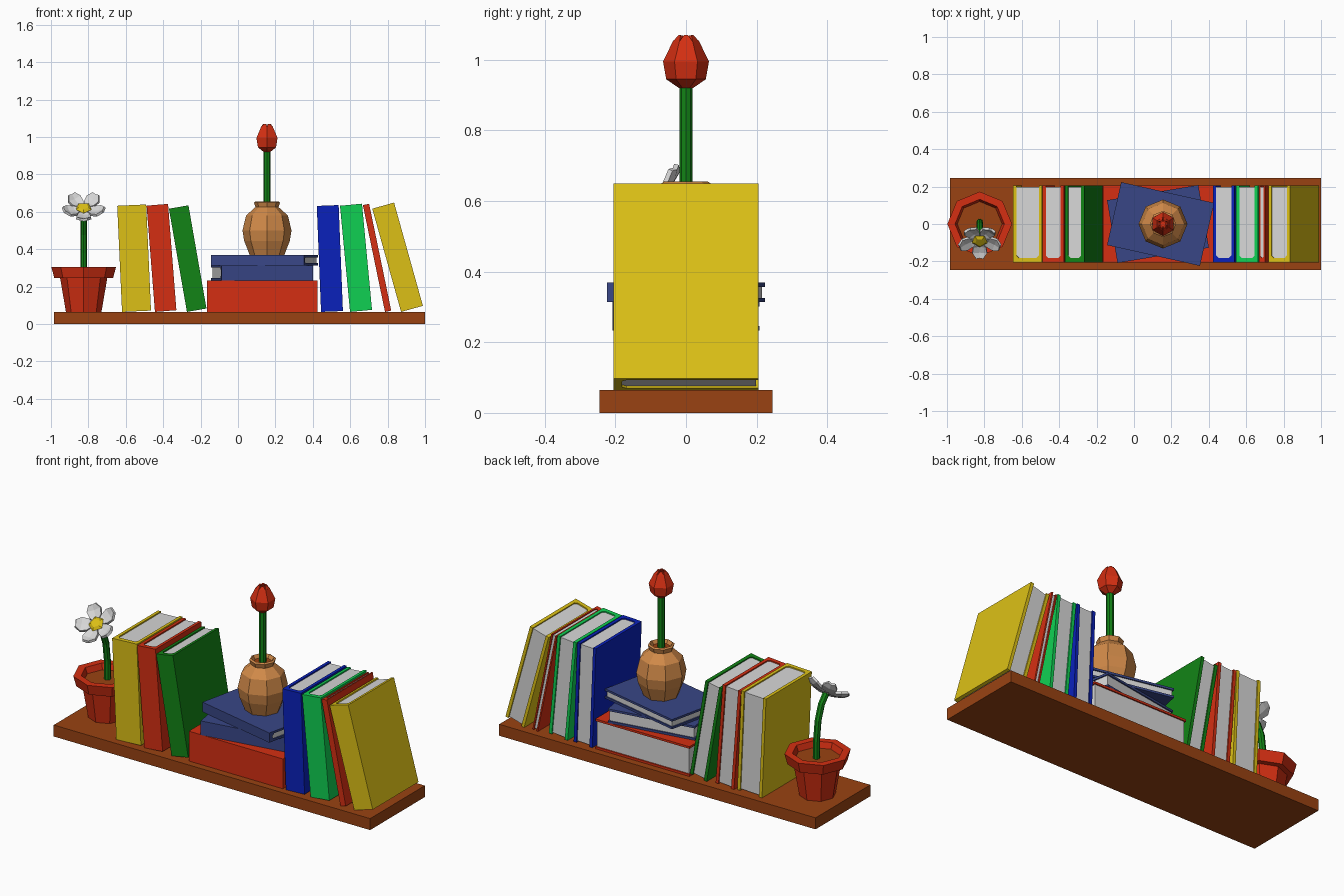
import bpy, bmesh, math
from mathutils import Matrix, Vector

if "Cube" in bpy.data.objects:
    bpy.data.objects.remove(bpy.data.objects["Cube"])

COLORS = {
    "yellow": (0.72, 0.53, 0.008), "red": (0.66, 0.028, 0.006), "green": (0.006, 0.23, 0.008),
    "bright_green": (0.005, 0.63, 0.085), "blue": (0.003, 0.015, 0.5), "navy": (0.04, 0.062, 0.24),
    "brown": (0.32, 0.055, 0.006), "tan": (0.63, 0.25, 0.065), "white": (0.68, 0.68, 0.68),
}
MATS = {}
for n, c in COLORS.items():
    MATS[n] = bpy.data.materials.new(n)
    MATS[n].diffuse_color = (*c, 1)


def finish(name, bm, mats, matrix=None):
    bmesh.ops.recalc_face_normals(bm, faces=bm.faces[:])
    me = bpy.data.meshes.new(name)
    bm.to_mesh(me)
    bm.free()
    for m in mats:
        me.materials.append(MATS[m])
    ob = bpy.data.objects.new(name, me)
    bpy.context.collection.objects.link(ob)
    if matrix is not None:
        ob.matrix_world = matrix
    return ob


def add_box(bm, lo, hi, index=0):
    lo, hi = Vector(lo), Vector(hi)
    m = Matrix.Translation((lo + hi) / 2) @ Matrix.Diagonal((*(hi - lo), 1))
    vs = bmesh.ops.create_cube(bm, size=1, matrix=m)["verts"]
    for f in {f for v in vs for f in v.link_faces}:
        f.material_index = index


def lathe(name, mat, profile, sides, loc, turn=0.0):
    """Faceted turned shape from (radius, z) points, ends capped."""
    bm = bmesh.new()
    rings = []
    for r, z in profile:
        rings.append([bm.verts.new((r * math.cos(turn + i * math.tau / sides),
                                    r * math.sin(turn + i * math.tau / sides), z)) for i in range(sides)])
    for a, b in zip(rings, rings[1:]):
        for i in range(sides):
            j = (i + 1) % sides
            bm.faces.new((a[i], a[j], b[j], b[i]))
    bm.faces.new(rings[0])
    bm.faces.new(rings[-1])
    return finish(name, bm, [mat], Matrix.Translation(loc))


def tube(name, mat, points, radius, sides=8):
    """Faceted stem following points that lie in a plane of constant x."""
    bm = bmesh.new()
    rings = []
    pts = [Vector(p) for p in points]
    for k, p in enumerate(pts):
        t = (pts[min(k + 1, len(pts) - 1)] - pts[max(k - 1, 0)]).normalized()
        side = Vector((1, 0, 0))
        up = t.cross(side)
        rings.append([bm.verts.new(p + radius * (side * math.cos(i * math.tau / sides) +
                                                 up * math.sin(i * math.tau / sides))) for i in range(sides)])
    for a, b in zip(rings, rings[1:]):
        for i in range(sides):
            j = (i + 1) % sides
            bm.faces.new((a[i], a[j], b[j], b[i]))
    bm.faces.new(rings[0])
    bm.faces.new(rings[-1])
    return finish(name, bm, [mat])


def book(name, mat, w, d, h, matrix, cover=0.018):
    """Book standing on z=0 from x=0..w, spine towards -y, pages inset in a U-shaped cover."""
    bm = bmesh.new()
    c, s, y0, y1 = min(cover, w * 0.25), 0.024, -d / 2, d / 2
    k = min(0.012, w * 0.2)
    outline = [(0, y0), (w, y0), (w, y1), (w - c, y1), (w - c, y0 + s + k), (w - c - k, y0 + s),
               (c + k, y0 + s), (c, y0 + s + k), (c, y1), (0, y1)]
    f = bm.faces.new([bm.verts.new((x, y, 0)) for x, y in outline])
    ext = bmesh.ops.extrude_face_region(bm, geom=[f])["geom"]
    bmesh.ops.translate(bm, vec=(0, 0, h), verts=[v for v in ext if isinstance(v, bmesh.types.BMVert)])
    add_box(bm, (c * 0.9, y0 + s * 0.8, 0.007), (w - c * 0.9, y1 - 0.007, h - 0.007), 1)
    return finish(name, bm, [mat, "white"], matrix)


# Shelf board
SHELF = 0.065
bm = bmesh.new()
add_box(bm, (-0.984, -0.245, 0), (1.0, 0.245, SHELF))
finish("shelf", bm, ["brown"])

# Leaning books: name, colour, pivot x, thickness, height, lean in degrees
for n, mat, x, w, h, lean in [
    ("yellow_book_left", "yellow", -0.62, 0.155, 0.568, 2.6),
    ("red_book_left", "red", -0.444, 0.115, 0.57, 4.5),
    ("green_book_left", "green", -0.273, 0.106, 0.56, 9.9),
    ("blue_book_right", "blue", 0.444, 0.117, 0.567, 2.3),
    ("bright_green_book_right", "bright_green", 0.599, 0.118, 0.57, 5.4),
    ("thin_red_book_right", "red", 0.786, 0.034, 0.583, 11.7),
    ("yellow_book_right", "yellow", 0.872, 0.121, 0.573, 15.6),
]:
    book(n, mat, w, 0.41, h, Matrix.Translation((x, 0, SHELF)) @ Matrix.Rotation(-math.radians(lean), 4, "Y"))

# Lying stack: name, colour, centre x, bottom z, thickness, depth, length, turn
for n, mat, x, z, w, d, h, turn in [
    ("stack_red_book", "red", 0.13, SHELF, 0.169, 0.41, 0.59, 0),
    ("stack_lower_navy_book", "navy", 0.128, 0.234, 0.08, 0.34, 0.495, 9.5),
    ("stack_upper_navy_book", "navy", 0.142, 0.314, 0.055, 0.345, 0.509, -12.6),
]:
    book(n, mat, w, d, h, Matrix.Translation((x, 0, z + w)) @ Matrix.Rotation(math.radians(turn), 4, "Z")
         @ Matrix.Rotation(math.pi / 2, 4, "Y") @ Matrix.Translation((0, 0, -h / 2)), 0.012)

# Round vase on the stack, with tulip
VX = 0.155
lathe("vase", "tan", [(0.092, 0.368), (0.122, 0.445), (0.131, 0.5), (0.112, 0.58), (0.062, 0.625),
                      (0.07, 0.65), (0.06, 0.656), (0.046, 0.635)], 8, (VX, 0, 0))
lathe("vase_soil", "brown", [(0.047, 0.63), (0.047, 0.637)], 8, (VX, 0, 0))
tube("tulip_stem", "green", [(VX, 0, 0.62), (VX, 0, 0.93)], 0.019)
lathe("tulip_bud", "red", [(0.02, 0.92), (0.056, 0.945), (0.065, 0.995), (0.036, 1.055),
                           (0.026, 1.055), (0.03, 1.02)], 6, (VX, 0, 0), math.pi / 6)
# Tulip petal tips
bm = bmesh.new()
for i in range(6):
    a = i * math.tau / 6
    R = Matrix.Rotation(a, 4, "Z")
    pts = [(0.031, -0.017, 1.054), (0.031, 0.017, 1.054), (0.021, 0.006, 1.07), (0.021, -0.006, 1.07)]
    inner = [(x - 0.009, y * 0.75, z - 0.002) for x, y, z in pts]
    o = [bm.verts.new(R @ Vector(p)) for p in pts]
    q = [bm.verts.new(R @ Vector(p)) for p in inner]
    bm.faces.new(o)
    bm.faces.new(q[::-1])
    for k in range(4):
        bm.faces.new((o[k], q[k], q[(k + 1) % 4], o[(k + 1) % 4]))
finish("tulip_tips", bm, ["red"], Matrix.Translation((VX, 0, 0)))

# Flower pot with soil
PX = -0.825
lathe("flower_pot", "red", [(0.095, SHELF), (0.126, 0.246), (0.157, 0.246), (0.173, 0.305),
                            (0.132, 0.305), (0.118, 0.265)], 8, (PX, 0, 0))
lathe("pot_soil", "brown", [(0.12, 0.26), (0.12, 0.272)], 8, (PX, 0, 0))

# Daffodil: bent stem, five cupped petals and a faceted heart
tube("daffodil_stem", "green", [(PX, 0.01, 0.265), (PX, 0.008, 0.38), (PX, -0.005, 0.48),
                                (PX, -0.035, 0.56), (PX, -0.075, 0.605)], 0.018)
HEAD = Matrix.Translation((PX, -0.08, 0.61)) @ Matrix.Rotation(math.radians(42), 4, "X")
bm = bmesh.new()
for i in range(5):
    R = Matrix.Rotation(math.radians(-90 + 72 * i), 4, "Z")
    rows = []
    for r, w, z in [(0.015, 0.01, 0.0), (0.05, 0.034, 0.002), (0.085, 0.04, 0.012), (0.112, 0.02, 0.028)]:
        rows.append([bm.verts.new(R @ Vector((r, s * w, z + 0.006 * abs(s)))) for s in (-1, 0, 1)])
    for a, b in zip(rows, rows[1:]):
        for k in range(2):
            bm.faces.new((a[k], b[k], b[k + 1], a[k + 1]))
petals = finish("daffodil_petals", bm, ["white"], HEAD)
sol = petals.modifiers.new("thickness", "SOLIDIFY")
sol.thickness = 0.014
sol.offset = 0
lathe("daffodil_heart", "yellow", [(0.03, 0.0), (0.044, 0.016), (0.026, 0.026)], 5,
      (0, 0, 0), math.radians(-90)).matrix_world = HEAD

for m in bpy.data.materials:
    if m.users and not m.is_grease_pencil:
        m.use_nodes = True
        m.node_tree.nodes["Principled BSDF"].inputs["Base Color"].default_value = m.diffuse_color
